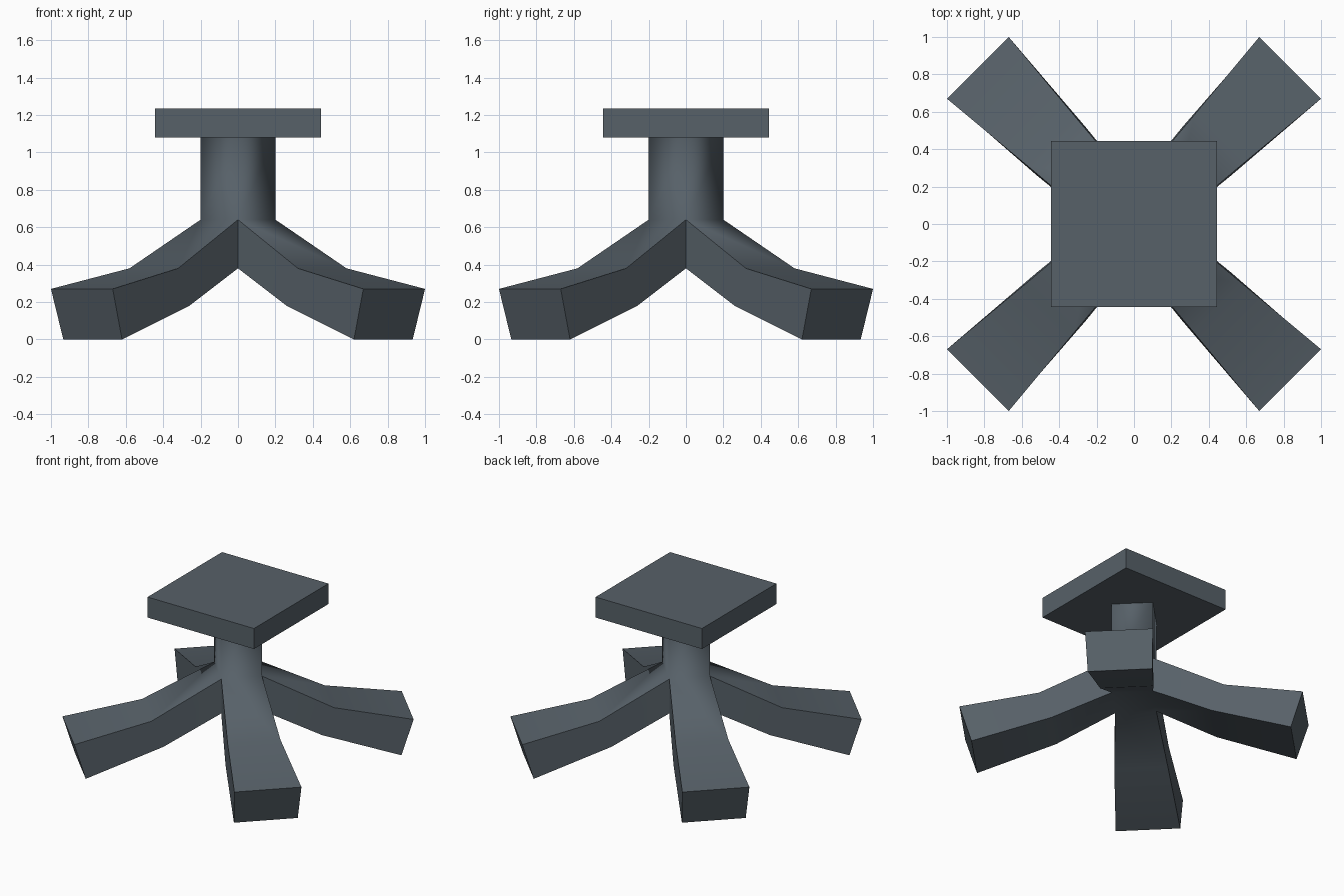
import bpy, bmesh, math
from mathutils import Matrix, Vector

cube = bpy.data.objects.get("Cube")
if cube:
    bpy.data.objects.remove(cube)

# One slate colour for everything
slate = bpy.data.materials.new("dark_slate")
slate.use_nodes = True
colour = (0.095, 0.119, 0.14, 1)
slate.diffuse_color = colour
slate.node_tree.nodes["Principled BSDF"].inputs["Base Color"].default_value = colour


def finish(bm, name):
    bmesh.ops.recalc_face_normals(bm, faces=bm.faces)
    mesh = bpy.data.meshes.new(name)
    bm.to_mesh(mesh)
    bm.free()
    mesh.materials.append(slate)
    obj = bpy.data.objects.new(name, mesh)
    bpy.context.collection.objects.link(obj)
    return obj


LEG_TOP, SEAT_LOW, SEAT_HIGH = 0.64, 1.08, 1.235

# Leg sections along the diagonal: (centre, half spread, height), top then bottom
sections = [
    ((0.1, 0.1, LEG_TOP), (0.1, 0.1, 0.38)),
    ((0.45, 0.13, 0.38), (0.39, 0.13, 0.18)),
    ((0.835, 0.165, 0.27), (0.777, 0.157, 0.0)),
]


def corners(top, bottom):
    """Four corners of a leg section, in loop order."""
    (c, s, z), (d, t, w) = top, bottom
    return [Vector(p) for p in ((c + s, c - s, z), (c - s, c + s, z),
                                (d - t, d + t, w), (d + t, d - t, w))]


# Column and four splayed legs as one connected body
bm = bmesh.new()
for k in range(4):
    turn = Matrix.Rotation(k * math.pi / 2, 3, "Z")
    rings = [[bm.verts.new(turn @ p) for p in corners(*s)] for s in sections]
    for a, b in zip(rings, rings[1:]):
        for i in range(4):
            j = (i + 1) % 4
            bm.faces.new((a[i], a[j], b[j], b[i]))
    bm.faces.new(rings[-1])
    # Column side rising from the root of the leg
    low = rings[0][:2]
    high = [bm.verts.new((v.co.x, v.co.y, SEAT_LOW)) for v in low]
    bm.faces.new((low[0], low[1], high[1], high[0]))
bmesh.ops.remove_doubles(bm, verts=bm.verts, dist=0.001)

# Underside of the hub
hub = [v for v in bm.verts if abs(v.co.z - 0.38) < 0.001 and v.co.xy.length < 0.25]
bm.faces.new(sorted(hub, key=lambda v: math.atan2(v.co.y, v.co.x)))
bmesh.ops.recalc_face_normals(bm, faces=bm.faces)

# Smooth column and bends, crisp leg edges
for f in bm.faces:
    f.smooth = True
for e in bm.edges:
    on_column = all(v.co.z > LEG_TOP - 0.01 for v in e.verts)
    e.smooth = on_column or e.calc_face_angle(0) < math.radians(40)
finish(bm, "column_and_legs")

# Square top plate
bm = bmesh.new()
size = Vector((0.89, 0.89, SEAT_HIGH - SEAT_LOW))
place = Matrix.Translation((0, 0, (SEAT_LOW + SEAT_HIGH) / 2)) @ Matrix.Diagonal(size).to_4x4()
bmesh.ops.create_cube(bm, size=1, matrix=place)
finish(bm, "seat")
